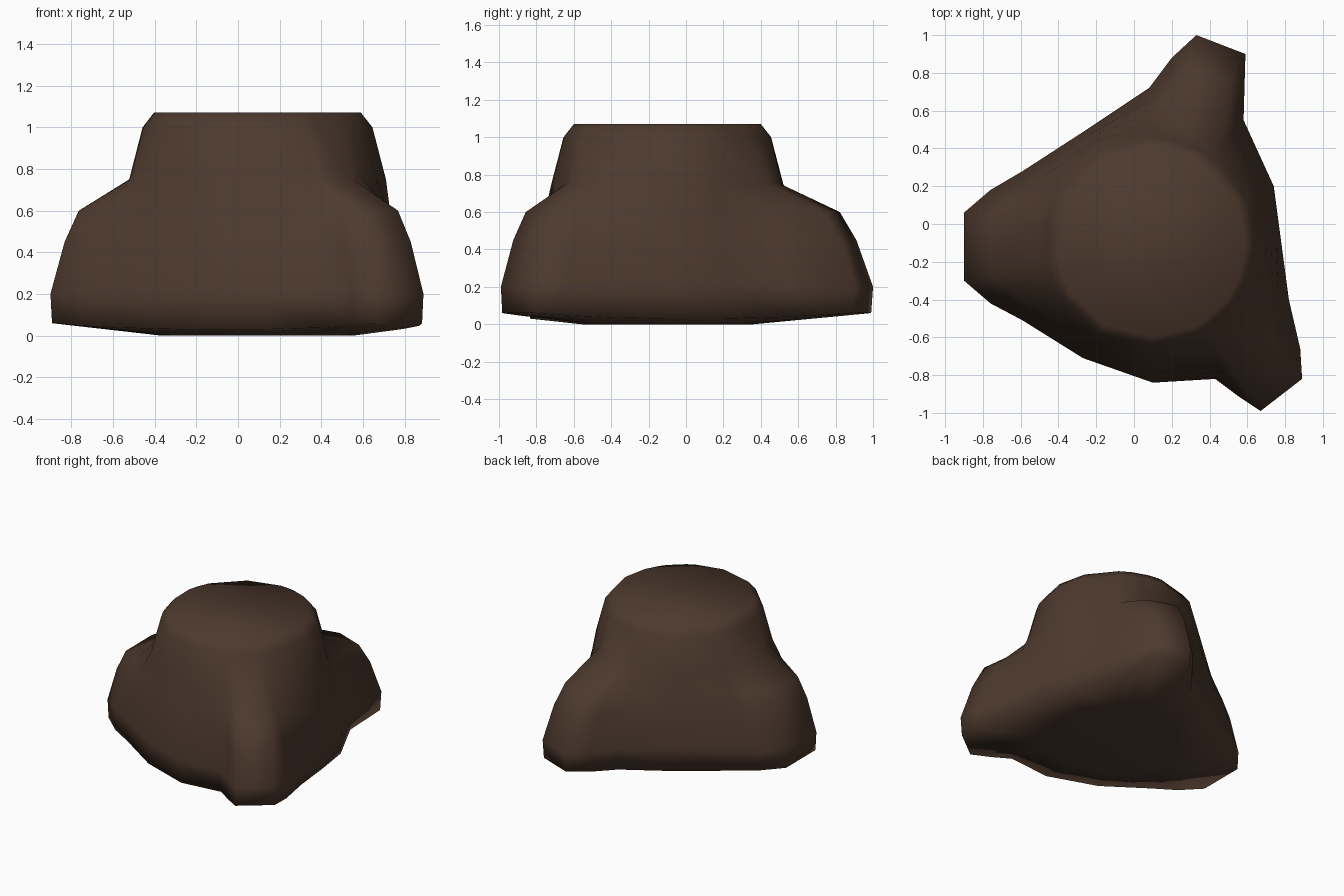
import bpy, bmesh, math

if "Cube" in bpy.data.objects:
    bpy.data.objects.remove(bpy.data.objects["Cube"])

# Footprint of the stump seen from above: x, y, root weight (1 = root tip, 0 = valley)
OUTLINE = [
    (-0.90, 0.06, 1), (-0.76, 0.18, .6), (-0.59, 0.28, .3), (-0.25, 0.50, 0),
    (0.08, 0.72, .2), (0.20, 0.88, .6), (0.33, 1.00, 1), (0.59, 0.90, 1),
    (0.58, 0.55, .3), (0.74, 0.20, 0), (0.78, -0.10, 0), (0.82, -0.40, .2),
    (0.88, -0.66, .6), (0.89, -0.82, 1), (0.67, -0.99, 1), (0.55, -0.91, .6),
    (0.43, -0.82, .3), (0.10, -0.84, 0), (-0.27, -0.71, 0), (-0.59, -0.51, .3),
    (-0.76, -0.42, .6), (-0.90, -0.30, 1),
]
CX, CY = 0.09, -0.10          # trunk axis
TRUNK_R = 0.62

# Rings: z valley, z tip, spread valley, spread tip (0 = trunk wall, 1 = footprint)
FLARE = [(0.03, 0.06, .95, .98), (0.20, 0.20, 1, 1),
         (0.45, 0.45, .60, .82), (0.60, 0.60, .28, .64), (0.75, 0.75, 0, 0)]


def mix(a, b, t):
    return a + (b - a) * t


def round_ring(r, z):
    ring = []
    for x, y, w in OUTLINE:
        a = math.atan2(y - CY, x - CX)
        ring.append((CX + r * math.cos(a), CY + r * math.sin(a), z))
    return ring


def flare_ring(zv, zt, sv, st):
    ring = []
    for (x, y, w), (tx, ty, _) in zip(OUTLINE, round_ring(TRUNK_R, 0)):
        s = mix(sv, st, w)
        ring.append((mix(tx, x, s), mix(ty, y, s), mix(zv, zt, w)))
    return ring


# Loft underside, root flare and trunk
rings = [round_ring(0.46, 0.0)]
rings += [flare_ring(*f) for f in FLARE]
rings += [round_ring(0.555, 1.0), round_ring(0.50, 1.07)]

bm = bmesh.new()
loops = [[bm.verts.new(p) for p in ring] for ring in rings]
n = len(OUTLINE)
for lo, hi in zip(loops, loops[1:]):
    for i in range(n):
        j = (i + 1) % n
        bm.faces.new((lo[i], lo[j], hi[j], hi[i]))
# Flat cut top and base
bm.faces.new(loops[-1])
bm.faces.new(loops[0])
bmesh.ops.recalc_face_normals(bm, faces=bm.faces)
for f in bm.faces:
    f.smooth = True

mesh = bpy.data.meshes.new("tree_stump")
bm.to_mesh(mesh)
bm.free()
stump = bpy.data.objects.new("tree_stump", mesh)
bpy.context.collection.objects.link(stump)

# Dark brown bark
bark = bpy.data.materials.new("bark")
bark.diffuse_color = (0.075, 0.042, 0.027, 1)
bark.use_nodes = True
bark.node_tree.nodes["Principled BSDF"].inputs["Base Color"].default_value = bark.diffuse_color
mesh.materials.append(bark)
